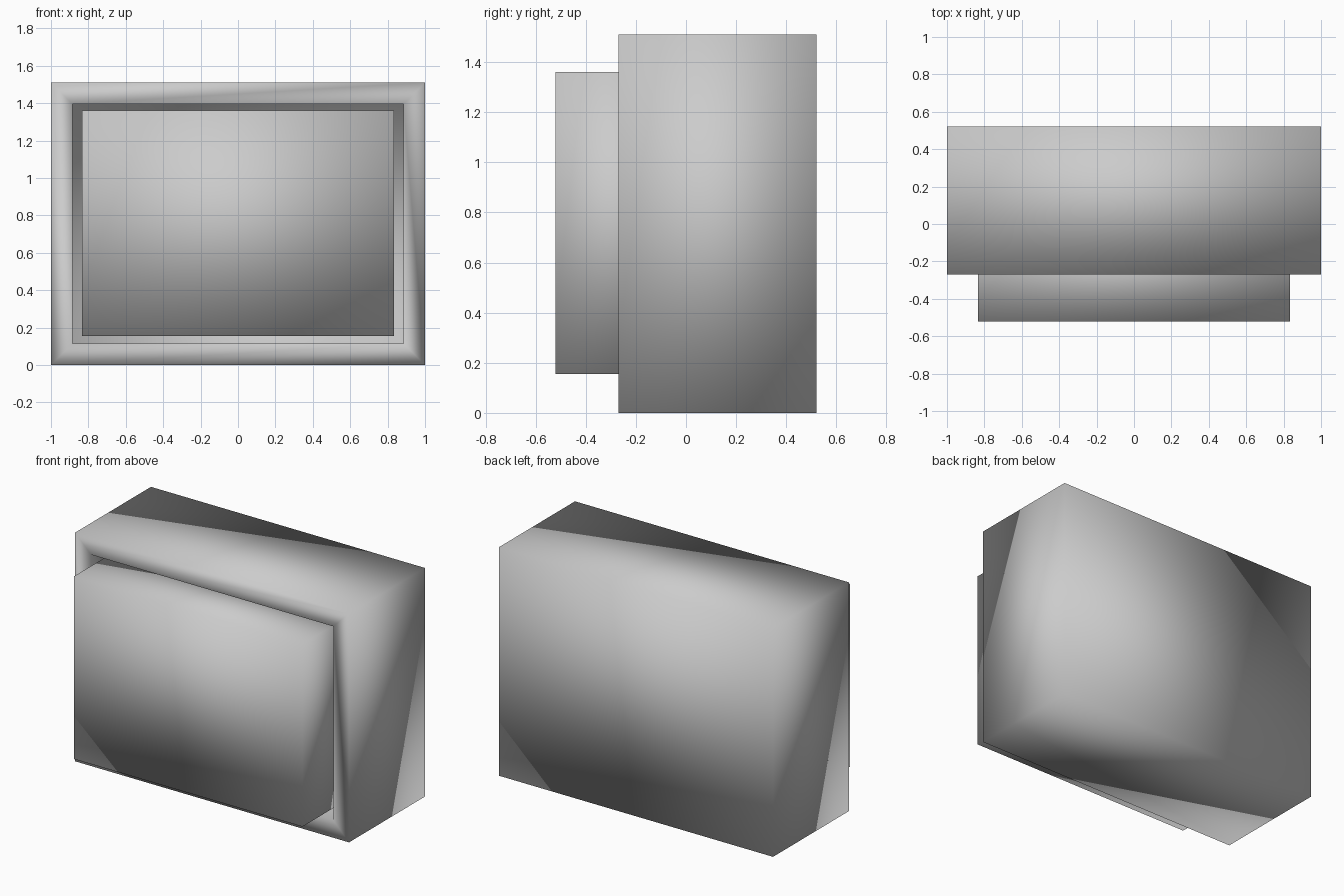
import bpy, bmesh
from mathutils import Vector

if "Cube" in bpy.data.objects:
    bpy.data.objects.remove(bpy.data.objects["Cube"])


def box_mesh(lo, hi):
    """Axis-aligned box between two corners, as a bmesh."""
    bm = bmesh.new()
    bmesh.ops.create_cube(bm, size=1)
    lo, hi = Vector(lo), Vector(hi)
    for v in bm.verts:
        v.co = (lo + hi) / 2 + v.co * (hi - lo)
    return bm


def finish(bm, name):
    """Turn a bmesh into a fully smooth-shaded object."""
    bm.normal_update()
    for f in bm.faces:
        f.smooth = True
    mesh = bpy.data.meshes.new(name)
    bm.to_mesh(mesh)
    bm.free()
    obj = bpy.data.objects.new(name, mesh)
    bpy.context.collection.objects.link(obj)
    return obj


FLOOR_Y = 0.0   # depth of the recess floor

# Housing: box with an even rim around a recess in the front
bm = box_mesh((-1, -0.27, 0), (1, 0.52, 1.51))
bm.normal_update()
front = min(bm.faces, key=lambda f: f.calc_center_median().y)
bmesh.ops.inset_region(bm, faces=[front], thickness=0.115, use_even_offset=True)
extruded = bmesh.ops.extrude_discrete_faces(bm, faces=[front])["faces"][0]
for v in extruded.verts:
    v.co.y = FLOOR_Y
bmesh.ops.recalc_face_normals(bm, faces=bm.faces)
finish(bm, "housing")

# Front block: stands on the recess floor and projects past the rim
finish(box_mesh((-0.835, -0.52, 0.155), (0.835, FLOOR_Y, 1.36)), "front_block")
